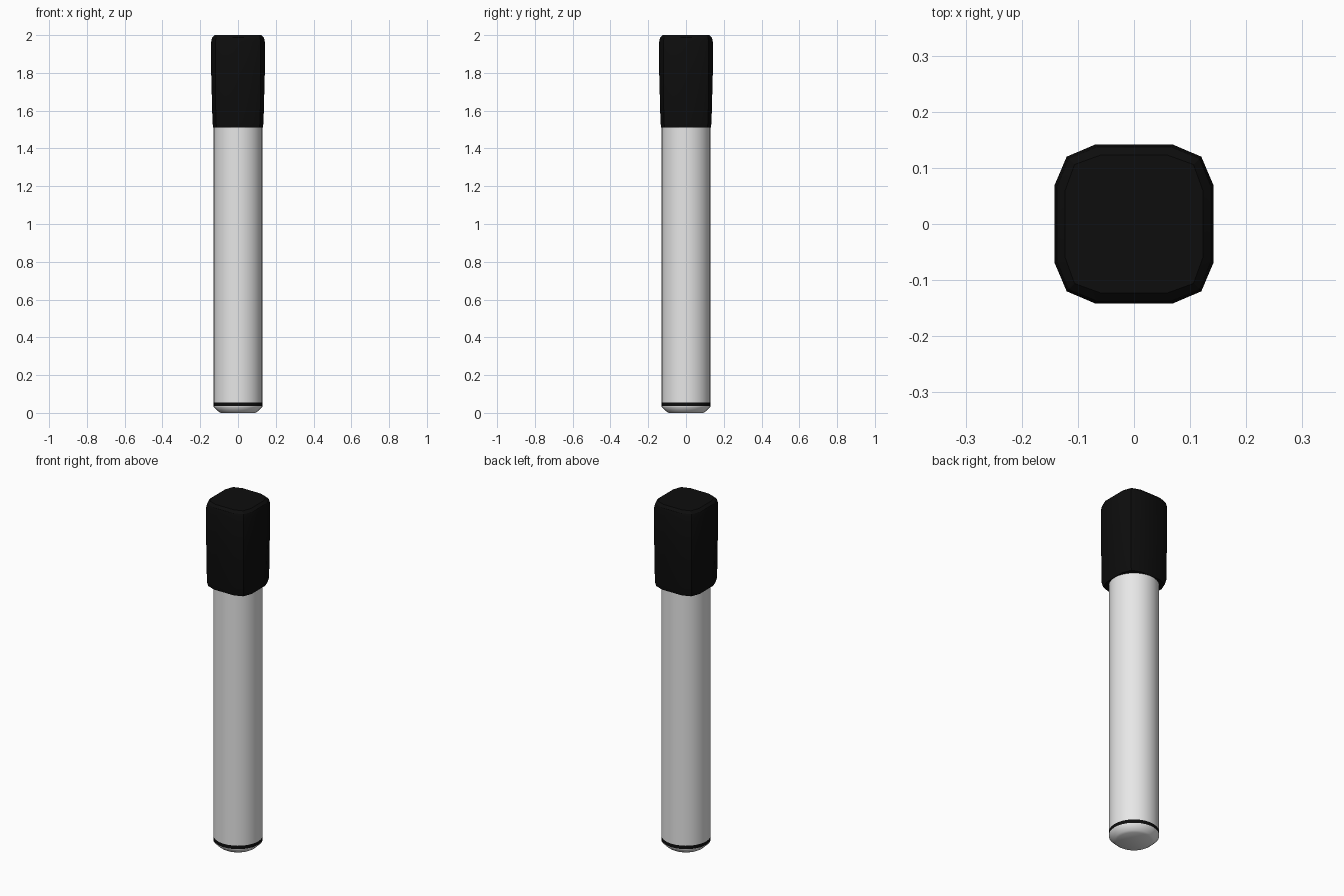
import bpy
import bmesh
from math import cos, sin, pi, radians

cube = bpy.data.objects.get("Cube")
if cube:
    bpy.data.objects.remove(cube, do_unlink=True)


def material(name, rgb):
    mat = bpy.data.materials.new(name)
    mat.use_nodes = True
    mat.diffuse_color = (*rgb, 1)
    mat.node_tree.nodes["Principled BSDF"].inputs["Base Color"].default_value = (*rgb, 1)
    return mat


white = material("white plastic", (0.8, 0.8, 0.8))
black = material("black plastic", (0.004, 0.004, 0.004))


def loft(name, rings, mats, smooth_angle):
    """Skin a stack of equal-length rings of points and close both ends."""
    bm = bmesh.new()
    loops = [[bm.verts.new(p) for p in ring] for ring in rings]
    for low, high in zip(loops, loops[1:]):
        for i in range(len(low)):
            j = (i + 1) % len(low)
            bm.faces.new((low[i], low[j], high[j], high[i]))
    bm.faces.new(loops[0])
    bm.faces.new(loops[-1])
    bmesh.ops.recalc_face_normals(bm, faces=bm.faces)
    mesh = bpy.data.meshes.new(name)
    bm.to_mesh(mesh)
    bm.free()
    for mat in mats:
        mesh.materials.append(mat)
    obj = bpy.data.objects.new(name, mesh)
    bpy.context.collection.objects.link(obj)
    bpy.ops.object.select_all(action='DESELECT')
    obj.select_set(True)
    bpy.context.view_layer.objects.active = obj
    bpy.ops.object.shade_smooth_by_angle(angle=radians(smooth_angle))
    return obj


def circle(r, z, sides=32):
    return [(r * cos(2 * pi * i / sides), r * sin(2 * pi * i / sides), z)
            for i in range(sides)]


def rounded_square(flat, corner, z):
    """Twelve-sided section: four wide flats joined by two-facet corners."""
    half = flat * 0.48
    points = []
    for quarter in range(4):
        c, s = cos(quarter * pi / 2), sin(quarter * pi / 2)
        for x, y in ((flat, half), (corner, corner), (half, flat)):
            points.append((x * c - y * s, x * s + y * c, z))
    return points


# Barrel with a chamfered foot and a painted band just above it
band_low, band_high = 0.036, 0.056
profile = [(0.092, 0), (0.103, 0.007), (0.129, 0.032), (0.129, band_low),
           (0.129, band_high), (0.129, 1.6)]
barrel = loft("barrel", [circle(r, z) for r, z in profile], [white, black], 60)
for face in barrel.data.polygons:
    if band_low < face.center.z < band_high:
        face.material_index = 1

# Cap, slightly wider towards the top, with bevelled rims
cap_profile = [(0.131, 0.112, 1.51), (0.135, 0.117, 1.535), (0.142, 0.12, 1.8),
               (0.142, 0.12, 1.965), (0.137, 0.116, 1.987), (0.123, 0.106, 2.0)]
loft("cap", [rounded_square(*ring) for ring in cap_profile], [black], 30)
